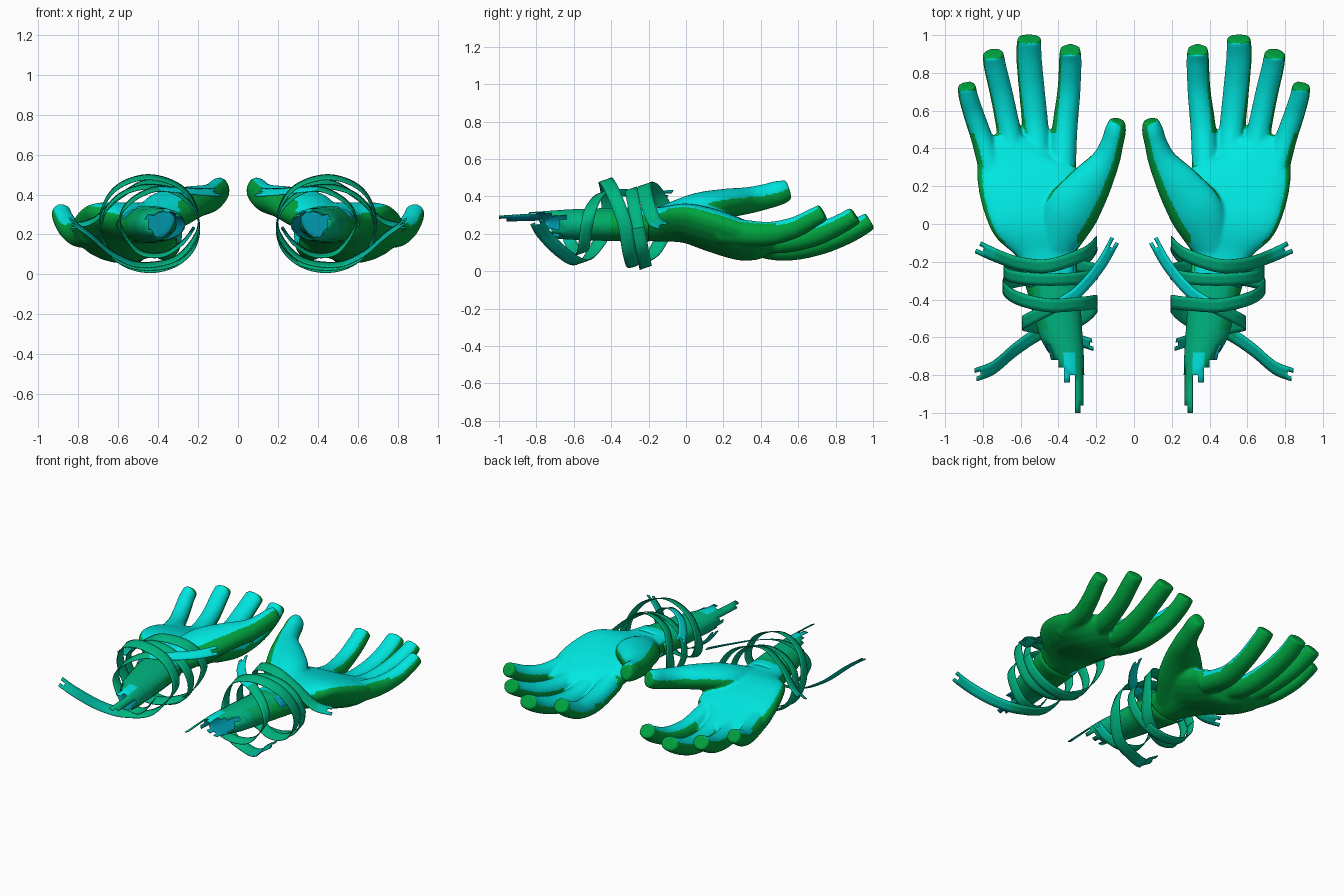
import bpy, bmesh, math
from mathutils import Vector

if "Cube" in bpy.data.objects:
    bpy.data.objects.remove(bpy.data.objects["Cube"])


def material(name, r, g, b):
    m = bpy.data.materials.new(name)
    m.use_nodes = True
    m.diffuse_color = (r, g, b, 1)
    m.node_tree.nodes["Principled BSDF"].inputs["Base Color"].default_value = (r, g, b, 1)
    return m


CYAN = material("palm cyan", 0, .80, .75)
GREEN = material("leaf green", 0, .37, .05)
SEA = material("sea green", 0, .41, .13)
TEAL = material("ribbon teal", 0, .47, .22)
AQUA = material("frayed aqua", 0, .52, .38)
BLUE = material("lining blue", 0, .32, .42)


def finish(name, bm, mats):
    """Turn a bmesh into a named object."""
    mesh = bpy.data.meshes.new(name)
    bm.to_mesh(mesh)
    bm.free()
    for m in mats:
        mesh.materials.append(m)
    ob = bpy.data.objects.new(name, mesh)
    bpy.context.collection.objects.link(ob)
    return ob


def mirror(ob):
    mod = ob.modifiers.new("other side", 'MIRROR')
    mod.use_mirror_merge = False


def solidify(ob, thickness, material_offset=0):
    mod = ob.modifiers.new("thickness", 'SOLIDIFY')
    mod.thickness = thickness
    mod.offset = -1
    mod.material_offset = material_offset


def spline(points, steps):
    """Smooth path through the points; each may carry extra values."""
    p = [points[0]] + list(points) + [points[-1]]
    out = []
    for i in range(1, len(p) - 2):
        for s in range(steps):
            t = s / steps
            out.append([.5 * (2 * b + (c - a) * t + (2 * a - 5 * b + 4 * c - d) * t * t
                              + (3 * b - a - 3 * c + d) * t ** 3)
                        for a, b, c, d in zip(p[i - 1], p[i], p[i + 1], p[i + 2])])
    return out + [list(points[-1])]


def limb(bm, sections, cup=0.0, sides=24):
    """Closed elliptical loft; sections are x, y, z, half width, half height."""
    path = spline(sections, 5)
    rings = []
    for i, (x, y, z, w, h) in enumerate(path):
        a, b = path[max(i - 1, 0)], path[min(i + 1, len(path) - 1)]
        tangent = (Vector(b[:3]) - Vector(a[:3])).normalized()
        side = Vector((1, 0, 0))
        side = (side - tangent * side.dot(tangent)).normalized()
        up = side.cross(tangent)
        ring = []
        for k in range(sides):
            c, s = math.cos(math.tau * k / sides), math.sin(math.tau * k / sides)
            ring.append(bm.verts.new(Vector((x, y, z)) + side * w * c
                                     + up * (h * s + cup * w * c * c)))
        rings.append(ring)
    for r0, r1 in zip(rings, rings[1:]):
        for k in range(sides):
            n = (k + 1) % sides
            bm.faces.new((r0[k], r0[n], r1[n], r1[k]))
    bm.faces.new(rings[0][::-1])
    bm.faces.new(rings[-1])


# Hand: palm, fingers and thumb fused into one smooth skin
bm = bmesh.new()
limb(bm, [(.44, -.32, .25, .13, .085), (.465, -.15, .25, .155, .092), (.5, 0, .255, .25, .105),
          (.545, .15, .215, .27, .115), (.565, .28, .17, .265, .11), (.55, .36, .15, .235, .095),
          (.52, .42, .14, .15, .06)], .2)
fingers = [
    [(.38, .28, .19, .072, .075), (.367, .5, .14, .068, .07), (.345, .7, .16, .062, .06),
     (.338, .85, .225, .06, .055), (.338, .925, .28, .057, .05)],
    [(.50, .28, .18, .07, .075), (.52, .5, .125, .069, .07), (.54, .7, .145, .069, .062),
     (.555, .87, .205, .068, .055), (.555, .985, .27, .065, .05)],
    [(.62, .25, .2, .068, .075), (.66, .48, .16, .064, .066), (.70, .68, .19, .061, .06),
     (.735, .83, .255, .06, .053), (.747, .905, .3, .057, .05)],
    [(.73, .18, .22, .068, .075), (.795, .42, .2, .059, .065), (.845, .57, .23, .055, .058),
     (.876, .67, .28, .052, .052), (.887, .735, .315, .049, .048)]]
for finger in fingers:
    limb(bm, finger)
limb(bm, [(.42, -.14, .26, .10, .08), (.34, .05, .325, .145, .09), (.24, .2, .36, .12, .08),
          (.153, .33, .378, .078, .072), (.115, .43, .4, .06, .068), (.097, .5, .42, .056, .066),
          (.088, .55, .435, .04, .054)])
bmesh.ops.recalc_face_normals(bm, faces=bm.faces)
hand = finish("hands", bm, [CYAN])
remesh = hand.modifiers.new("fuse", 'REMESH')
remesh.mode = 'VOXEL'
remesh.voxel_size = .009
relax = hand.modifiers.new("relax", 'SMOOTH')
relax.factor = .5
relax.iterations = 12
fused = bpy.data.meshes.new_from_object(
    hand.evaluated_get(bpy.context.evaluated_depsgraph_get()))
hand.modifiers.clear()
hand.data = fused
fused.materials.clear()
for m in (CYAN, GREEN, BLUE):
    fused.materials.append(m)


def is_tip(c):
    return any(abs(c.x - f[-1][0]) < .08 and c.y > f[-1][1] - .03 for f in fingers)


# Palm side is cyan; back, outer edges and tips are green
for f in fused.polygons:
    c = f.center
    facing, limit = Vector((0, 0, 1)), .45
    if c.x < .3 and -.1 < c.y < .6:
        facing, limit = Vector((.5, -.1, .85)), .55
    elif c.y > .48:
        facing, limit = Vector((-.3, -.43, .85)), .36
    elif c.x > .68:
        facing, limit = Vector((-.38, 0, .92)), .55
    elif c.y > .33:
        facing, limit = Vector((-.1, .3, .94)), .25
    f.material_index = 0 if f.normal.dot(facing) > limit and not is_tip(c) else 1
    if c.y < -.29:
        f.material_index = 2
    f.use_smooth = True
mirror(hand)

# Forearm: hollow sleeve with a torn end
SIDES, STEP = 18, .04
profile = spline([(-.2, .457, .25, .152, .094), (-.4, .42, .25, .134, .09),
                  (-.6, .385, .25, .113, .083), (-.72, .355, .25, .09, .075),
                  (-1.0, .36, .25, .1, .055)], 6)


def at(y):
    for a, b in zip(profile, profile[1:]):
        if b[0] <= y + 1e-6:
            t = (y - a[0]) / (b[0] - a[0])
            return [u + (v - u) * t for u, v in zip(a[1:], b[1:])]
    return profile[-1][1:]


torn = [.68, .64, .72, .76, .84, .8, 1.0, .96, .76, .8, .72, .76, .72, .76, .72, .68, .72, .68]
bm = bmesh.new()
rows = []
for r in range(21):
    y = -.2 - r * STEP
    cx, cz, w, h = at(y)
    rows.append([bm.verts.new((cx + w * math.cos(math.tau * k / SIDES), y,
                               cz + h * math.sin(math.tau * k / SIDES))) for k in range(SIDES)])
for r in range(20):
    y = -.2 - (r + 1) * STEP
    for k in range(SIDES):
        if -y > torn[k] + .001:
            continue
        n = (k + 1) % SIDES
        f = bm.faces.new((rows[r][k], rows[r + 1][k], rows[r + 1][n], rows[r][n]))
        f.smooth = True
        top = 2 <= k <= 7
        if (top and y > -.3) or (k in (4, 5) and y < -.71):
            f.material_index = 3
        elif y < -.56 or (top and k > 2 and y < -.33):
            f.material_index = 2
        elif y < -.42 or top:
            f.material_index = 1
bmesh.ops.delete(bm, geom=[v for v in bm.verts if not v.link_faces], context='VERTS')
bmesh.ops.recalc_face_normals(bm, faces=bm.faces)
forearm = finish("forearms", bm, [GREEN, SEA, TEAL, CYAN, BLUE])
solidify(forearm, .006, 4)
mirror(forearm)


def ribbon(name, points, width, colour, closed=False):
    """Flat, leaning strip wound about the wrist, with forked ends unless closed."""
    path = [Vector(p) for p in spline(points, 8)]
    count = len(path)
    lean = Vector((0, 1, .35))
    bm = bmesh.new()
    strip = []
    for i, p in enumerate(path):
        if closed:
            a, b = path[(i - 1) % (count - 1)], path[(i + 1) % (count - 1)]
        else:
            a, b = path[max(i - 1, 0)], path[min(i + 1, count - 1)]
        tangent = (b - a).normalized()
        across = (lean - tangent * lean.dot(tangent)).normalized()
        strip.append([bm.verts.new(p + across * width * (j / 3 - .5)) for j in range(4)])
    fray = (1, 3, 0)
    for i in range(count - 1):
        for j in range(3):
            if not closed and (i < fray[j] or count - 2 - i < fray[2 - j]):
                continue
            f = bm.faces.new((strip[i][j], strip[i][j + 1], strip[i + 1][j + 1], strip[i + 1][j]))
            f.smooth = True
            f.material_index = colour(i / count)
    bmesh.ops.delete(bm, geom=[v for v in bm.verts if not v.link_faces], context='VERTS')
    ob = finish(name, bm, [TEAL, AQUA, CYAN])
    solidify(ob, .005)
    mirror(ob)


# Ribbons swirling around each wrist
ribbon("long_ribbons",
       [(.84, -.80, .27), (.74, -.76, .2), (.62, -.66, .1), (.48, -.57, .05), (.3, -.51, .09),
        (.2, -.42, .25), (.27, -.42, .42), (.45, -.43, .485), (.62, -.39, .42), (.69, -.33, .26),
        (.62, -.3, .09), (.45, -.27, .035), (.27, -.18, .09), (.2, -.1, .27), (.27, -.16, .42),
        (.45, -.22, .46), (.6, -.21, .38), (.72, -.17, .27), (.83, -.12, .24)],
       .075, lambda t: 1 if t < .14 or t > .94 else 0)
ribbon("short_ribbons",
       [(.1, -.08, .41), (.18, -.22, .41), (.3, -.36, .42), (.43, -.44, .42), (.55, -.5, .35),
        (.585, -.53, .25), (.5, -.55, .12), (.38, -.58, .1), (.28, -.62, .16), (.22, -.64, .24)],
       .065, lambda t: 2 if t < .3 else 1 if t > .85 else 0)
loop = [(.44 + .25 * math.cos(a), -.255 - .04 * math.sin(a), .23 + .212 * math.sin(a))
        for a in [math.tau * k / 12 for k in range(13)]]
ribbon("wrist_loops", loop, .068, lambda t: 0, closed=True)
